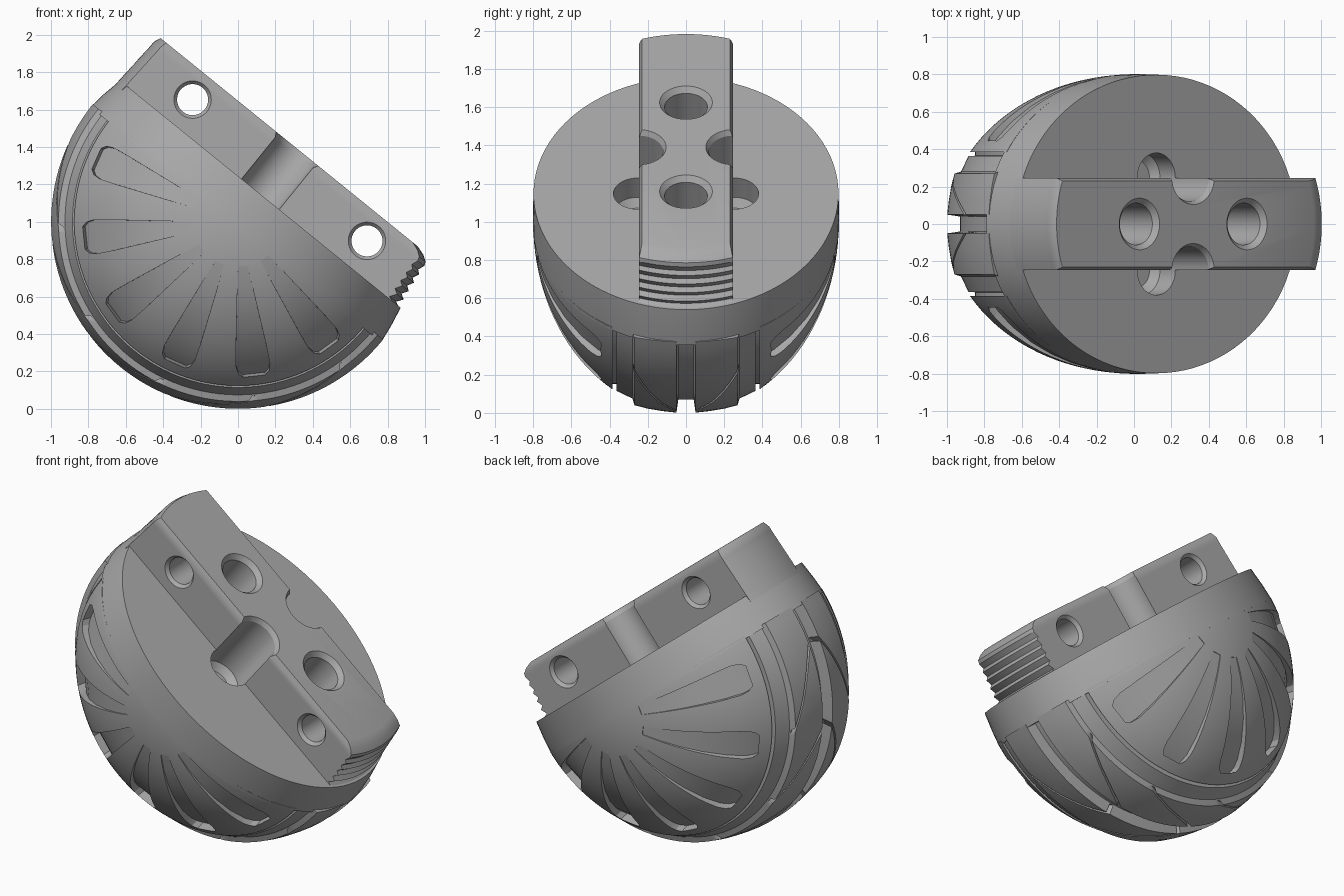
import bpy, bmesh, math
from mathutils import Matrix

if "Cube" in bpy.data.objects:
    bpy.data.objects.remove(bpy.data.objects["Cube"])

TILT = Matrix.Translation((0, 0, 1)) @ Matrix.Rotation(math.radians(39), 4, 'Y')
grey = bpy.data.materials.new("mid_grey")
grey.diffuse_color = (0.4, 0.4, 0.4, 1)
grey.use_nodes = True
grey.node_tree.nodes["Principled BSDF"].inputs["Base Color"].default_value = grey.diffuse_color


def loft(name, rings):
    """Closed solid skinned through rings of equal length."""
    bm = bmesh.new()
    vs = [[bm.verts.new(p) for p in ring] for ring in rings]
    n = len(rings[0])
    for a, b in zip(vs, vs[1:]):
        for i in range(n):
            j = (i + 1) % n
            bm.faces.new((a[i], a[j], b[j], b[i]))
    bm.faces.new(vs[0])
    bm.faces.new(vs[-1])
    bmesh.ops.remove_doubles(bm, verts=bm.verts, dist=1e-5)
    bmesh.ops.recalc_face_normals(bm, faces=bm.faces)
    me = bpy.data.meshes.new(name)
    bm.to_mesh(me)
    bm.free()
    ob = bpy.data.objects.new(name, me)
    bpy.context.collection.objects.link(ob)
    return ob


def lathe_cutter(name, centre, profile, axis='Z', n=40):
    """Round cutter; profile holds (position along axis, radius)."""
    rings = []
    for h, r in profile:
        ring = []
        for i in range(n):
            a = 2 * math.pi * i / n
            c, s = r * math.cos(a), r * math.sin(a)
            ring.append((centre[0] + c, centre[1] + s, h) if axis == 'Z'
                        else (centre[0] + c, h, centre[1] + s))
        rings.append(ring)
    return loft(name, rings)


def carve(ob, cutters):
    for c in cutters:
        m = ob.modifiers.new("cut", 'BOOLEAN')
        m.operation, m.solver, m.object = 'DIFFERENCE', 'EXACT', c
    bpy.context.view_layer.update()
    dg = bpy.context.evaluated_depsgraph_get()
    me = bpy.data.meshes.new_from_object(ob.evaluated_get(dg))
    ob.modifiers.clear()
    ob.data = me


def side_profile():
    """(y, radius) from the pole to the middle of the tread."""
    t1 = math.asin(0.876)
    pts = [(0.8 * math.cos(t1 * i / 20), math.sin(t1 * i / 20)) for i in range(21)]
    pts += [(0.384, 0.85), (0.365, 0.85), (0.364, 0.885), (0.28, 0.925), (0.27, 0.96),
            (0.2, 0.978), (0.12, 0.991), (0.05, 0.999), (0.04, 0.93)]
    return pts


# Dome: half turn about the y axis
half = side_profile()
prof = half + [(-y, r) for y, r in reversed(half)]
rings = []
for k in range(73):
    a = math.pi + math.pi * k / 72
    rings.append([(r * math.cos(a), y, r * math.sin(a)) for y, r in prof])
dome = loft("dome", rings)

# Radial slots on both sides of the dome
dome_cuts = []
steps = [(0.24, 0.026), (0.35, 0.04), (0.46, 0.054), (0.57, 0.068), (0.68, 0.082),
         (0.76, 0.09), (0.795, 0.082), (0.815, 0.06)]
for side in (-1, 1):
    for k in range(6):
        a = math.radians(195 + 30 * k)
        c, s = math.cos(a), math.sin(a)
        rs = []
        for r, w in steps:
            low = 0.8 * math.sqrt(1 - (r / 0.93) ** 2)
            rt = r + (0.12 if r > 0.7 else 0)
            ring = [(r, -w, low), (r, w, low), (rt, w * 1.05, 0.9), (rt, -w * 1.05, 0.9)]
            rs.append([(p * c - q * s, side * h, p * s + q * c) for p, q, h in ring])
        dome_cuts.append(loft("slot_cutter", rs))

# Slanted grooves across the tread
for side in (-1, 1):
    for k in range(5):
        rs = []
        for i in range(9):
            y = 0.02 + 0.275 * i / 8
            a = math.radians(192 + 31 * k + 32 * (i / 8) ** 1.3)
            d = 0.013
            rs.append([(r * math.cos(a + e), side * y, r * math.sin(a + e))
                       for r, e in ((0.935, -d), (0.935, d), (1.06, d), (1.06, -d))])
        dome_cuts.append(loft("tread_cutter", rs))
carve(dome, dome_cuts)

# Collar: oval band with the flat disc on top
collar = loft("collar", [
    [(a * math.cos(2 * math.pi * i / 96), b * math.sin(2 * math.pi * i / 96), z)
     for i in range(96)]
    for z, a, b in ((-0.02, 1.0, 0.801), (0.08, 0.987, 0.801), (0.19, 0.965, 0.798))])

# Bar: (height, left reach, right reach, half width); the right end is ridged
levels = [(0.12, 0.975, 0.955, 0.245), (0.19, 0.97, 0.95, 0.245)]
for k in range(5):
    z = 0.2 + 0.052 * k
    levels += [(z, 0.969 - 0.003 * k, 0.925 - 0.004 * k, 0.245),
               (z + 0.035, 0.968 - 0.003 * k, 0.95 - 0.007 * k, 0.245)]
levels += [(0.465, 0.955, 0.915, 0.245), (0.487, 0.947, 0.88, 0.237), (0.503, 0.94, 0.83, 0.23)]
rings = []
for z, left, right, w in levels:
    ys = [w * (i / 8 - 1) for i in range(17)]
    arc = [math.sqrt(1 - (y / 0.8) ** 2) for y in ys]
    rings.append([(right * e, y, z) for y, e in zip(ys, arc)]
                 + [(-left * e, y, z) for y, e in reversed(list(zip(ys, arc)))])
bar = loft("bar", rings)

# Bored holes: two down, two across, and a scallop on each side
holes, wells = [], []
for s in (-1, 1):
    holes.append(lathe_cutter("cross_hole_cutter", (0.6 * s, 0.355),
                 [(-0.26, 0.113), (-0.225, 0.083), (0.225, 0.083), (0.26, 0.113)], 'Y'))
    wells.append(lathe_cutter("top_hole_cutter", (0.37 * s, 0),
                 [(0.02, 0.112), (0.475, 0.112), (0.51, 0.145)]))
    wells.append(lathe_cutter("scallop_cutter", (0, 0.25 * s),
                 [(0.02, 0.09), (0.06, 0.13), (0.475, 0.13), (0.51, 0.15)]))
carve(bar, holes + wells)
carve(collar, wells)

for c in dome_cuts + holes + wells:
    bpy.data.objects.remove(c)

# Tilt the whole piece and finish
bpy.ops.object.select_all(action='DESELECT')
for ob in (dome, collar, bar):
    ob.data.transform(TILT)
    ob.data.materials.clear()
    ob.data.materials.append(grey)
    for p in ob.data.polygons:
        p.material_index = 0
    ob.select_set(True)
bpy.context.view_layer.objects.active = dome
bpy.ops.object.shade_smooth_by_angle(angle=math.radians(28))
